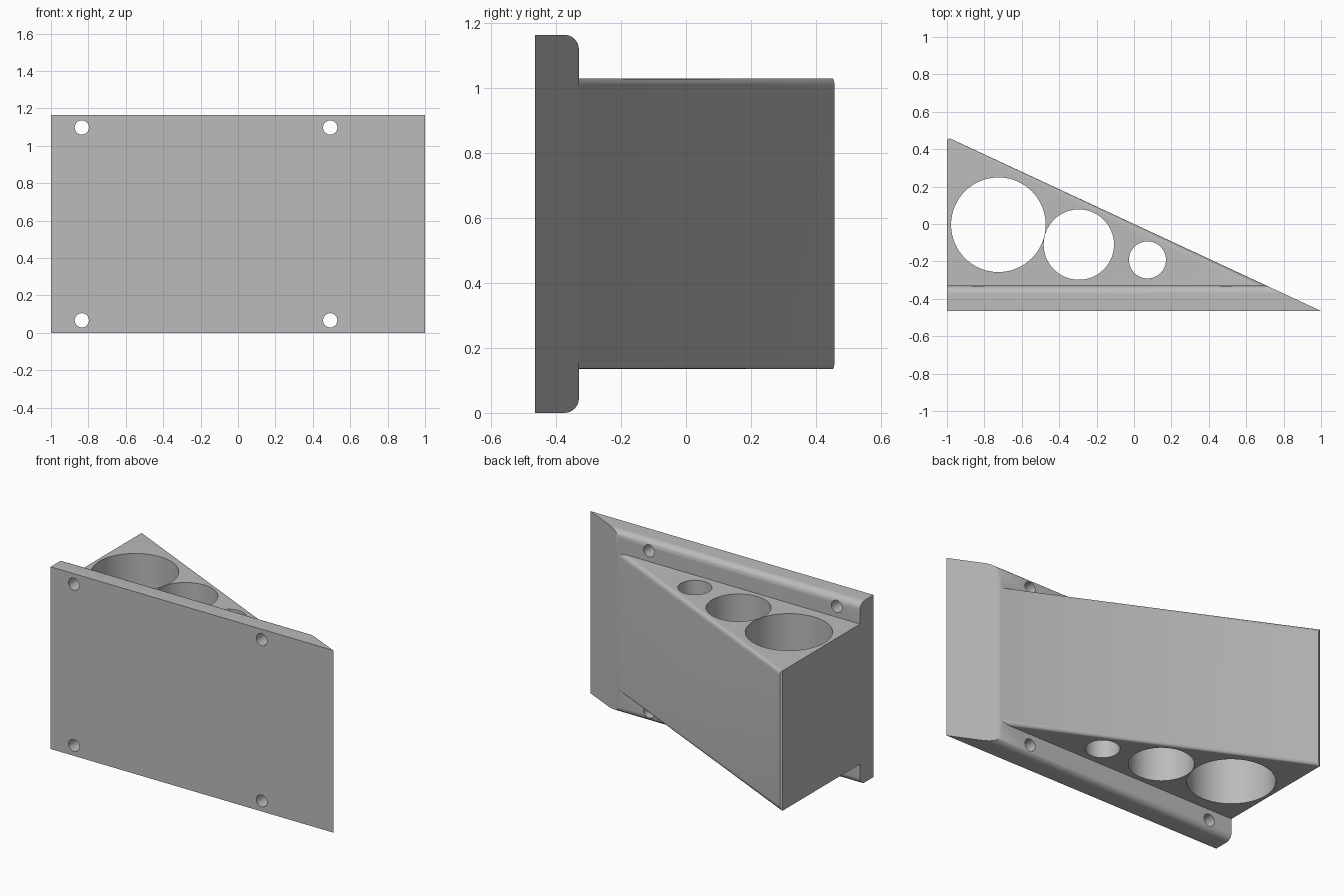
import bpy, bmesh, math
from mathutils import Matrix, Vector

cube = bpy.data.objects.get("Cube")
if cube:
    bpy.data.objects.remove(cube, do_unlink=True)

SLOPE = 0.465             # sloped wall lies on y = -SLOPE * x
FRONT, PLATE_BACK = -0.465, -0.33
HEIGHT = 1.165
BODY_LOW, BODY_HIGH = 0.135, 1.03

grey = bpy.data.materials.new("light grey")
grey.use_nodes = True
colour = (0.5, 0.5, 0.5, 1)
grey.diffuse_color = colour
grey.node_tree.nodes["Principled BSDF"].inputs["Base Color"].default_value = colour


def make_object(name, bm):
    bmesh.ops.recalc_face_normals(bm, faces=bm.faces[:])
    mesh = bpy.data.meshes.new(name)
    bm.to_mesh(mesh)
    bm.free()
    mesh.materials.append(grey)
    obj = bpy.data.objects.new(name, mesh)
    bpy.context.collection.objects.link(obj)
    return obj


def prism(points, direction):
    bm = bmesh.new()
    face = bm.faces.new([bm.verts.new(p) for p in points])
    result = bmesh.ops.extrude_face_region(bm, geom=[face])
    moved = [v for v in result["geom"] if isinstance(v, bmesh.types.BMVert)]
    bmesh.ops.translate(bm, verts=moved, vec=direction)
    bmesh.ops.recalc_face_normals(bm, faces=bm.faces[:])
    return bm


def drill(bm, centre, radius, depth, rotation=Matrix()):
    bmesh.ops.create_cone(bm, cap_ends=True, segments=64, radius1=radius, radius2=radius,
                          depth=depth, matrix=Matrix.Translation(centre) @ rotation)


def apply_boolean(target, tool, operation):
    mod = target.modifiers.new(operation.lower(), "BOOLEAN")
    mod.operation, mod.solver, mod.object = operation, "EXACT", tool
    bpy.ops.object.select_all(action="DESELECT")
    bpy.context.view_layer.objects.active = target
    target.select_set(True)
    bpy.ops.object.modifier_apply(modifier=mod.name)
    bpy.data.objects.remove(tool, do_unlink=True)


# Mounting plate: rounded along its two long back edges, cut off by the sloped wall
bm = prism([(-1, FRONT, 0), (-1, PLATE_BACK, 0), (-1, PLATE_BACK, HEIGHT), (-1, FRONT, HEIGHT)],
           (2.2, 0, 0))
back_edges = [e for e in bm.edges if all(abs(v.co.y - PLATE_BACK) < 1e-4 for v in e.verts)
              and abs(e.verts[0].co.x - e.verts[1].co.x) > 1]
bmesh.ops.bevel(bm, geom=back_edges, offset=0.045, segments=8, profile=0.5, affect="EDGES")
cut = bmesh.ops.bisect_plane(bm, geom=bm.verts[:] + bm.edges[:] + bm.faces[:],
                             plane_co=(0, 0, 0), plane_no=(SLOPE, 1, 0), clear_outer=True)
rim = [e for e in cut["geom_cut"] if isinstance(e, bmesh.types.BMEdge)]
bmesh.ops.contextual_create(bm, geom=rim)
holder = make_object("wedge_holder", bm)

# Wedge body: blunt rear corner, rounded edges along the sloped wall
start = -0.40
outline = [(-1, start), (-start / SLOPE, start), (-0.985, 0.985 * SLOPE), (-1, 0.452)]
bm = prism([(x, y, BODY_LOW) for x, y in outline], (0, 0, BODY_HIGH - BODY_LOW))
slope_edges = [e for e in bm.edges if e.calc_length() > 1
               and all(abs(v.co.y + SLOPE * v.co.x) < 1e-4 for v in e.verts)]
bmesh.ops.bevel(bm, geom=slope_edges, offset=0.032, segments=8, profile=0.5, affect="EDGES")
apply_boolean(holder, make_object("wedge_body", bm), "UNION")

# Three tool holes through the body and four screw holes through the plate
bm = bmesh.new()
for x, y, radius in [(-0.725, -0.004, 0.253), (-0.295, -0.11, 0.188), (0.072, -0.192, 0.099)]:
    drill(bm, Vector((x, y, HEIGHT / 2)), radius, 2)
for x in (-0.835, 0.493):
    for z in (0.067, HEIGHT - 0.067):
        drill(bm, Vector((x, -0.4, z)), 0.038, 0.3, Matrix.Rotation(math.pi / 2, 4, "X"))
apply_boolean(holder, make_object("hole_cutters", bm), "DIFFERENCE")

bpy.ops.object.shade_smooth_by_angle(angle=math.radians(30))
